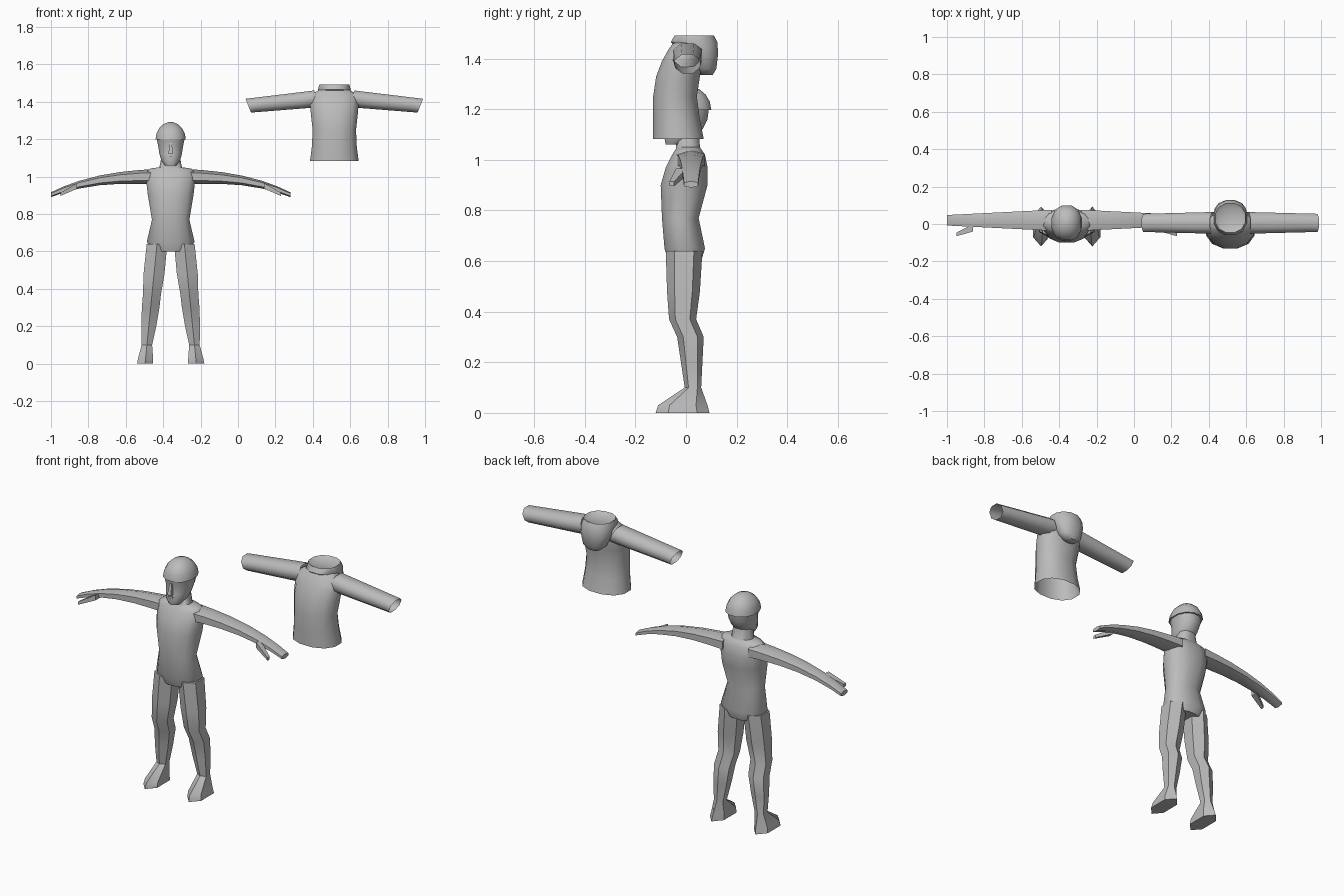
import bpy, bmesh, math
from mathutils import Vector

cube = bpy.data.objects.get("Cube")
if cube:
    bpy.data.objects.remove(cube)

GREY = (0.5, 0.5, 0.5, 1)
grey = bpy.data.materials.new("plain grey")
grey.use_nodes = True
grey.diffuse_color = GREY
grey.node_tree.nodes["Principled BSDF"].inputs["Base Color"].default_value = GREY

BODY_X, SHIRT_X = -0.36, 0.515


def signed_power(value, power):
    return math.copysign(abs(value) ** power, value)


def outline(sides, power):
    """Rounded polygon that touches all four sides of its unit box."""
    angles = [math.tau * (i + 0.5) / sides for i in range(sides)]
    points = [(signed_power(math.cos(a), power), signed_power(math.sin(a), power))
              for a in angles]
    wide = max(u for u, v in points)
    tall = max(v for u, v in points)
    return [(u / wide, v / tall) for u, v in points]


def loft(name, place, rings, sides=12, power=0.9, angle=50, caps=True):
    """Skin rings given as (position, centre u, half u, centre v, half v)."""
    shape = outline(sides, power)
    bm = bmesh.new()
    loops = [[bm.verts.new(place(at, cu + hu * u, cv + hv * v)) for u, v in shape]
             for at, cu, hu, cv, hv in rings]
    for lower, upper in zip(loops, loops[1:]):
        for i in range(sides):
            j = (i + 1) % sides
            bm.faces.new((lower[i], lower[j], upper[j], upper[i]))
    if caps:
        bm.faces.new(loops[0])
        bm.faces.new(loops[-1])
    bmesh.ops.recalc_face_normals(bm, faces=bm.faces)
    mesh = bpy.data.meshes.new(name)
    bm.to_mesh(mesh)
    bm.free()
    mesh.materials.append(grey)
    obj = bpy.data.objects.new(name, mesh)
    bpy.context.collection.objects.link(obj)
    bpy.ops.object.select_all(action="DESELECT")
    obj.select_set(True)
    bpy.context.view_layer.objects.active = obj
    bpy.ops.object.shade_smooth_by_angle(angle=math.radians(angle))


def column(name, middle, profile, side=1, drift=lambda z: 0, **style):
    """Upright loft from (height, half width, front, back) rows."""
    rings = [(z, drift(z), half, (front + back) / 2, (back - front) / 2)
             for z, half, front, back in profile]
    loft(name, lambda z, x, y: Vector((middle + side * x, y, z)), rings, **style)


def limb(name, middle, side, reach, section, lean=0, **style):
    """Sideways loft; section(distance) gives y, half depth, z, half height."""
    def place(out, y, z):
        return Vector((middle + side * (out + lean * (z - section(out)[2])), y, z))
    loft(name, place, [(out, *section(out)) for out in reach], **style)


def arm_section(out):
    # Thins steadily and droops towards the hand
    return 0.02, 0.06 - out / 20, 1 - 0.37 * out ** 3, 0.045 - out / 20


def thumb_section(out):
    return 0.18 - 0.4 * out, 0.08 - 0.12 * out, 1.2 - 0.5 * out, 0.05 - 0.07 * out


def sleeve_section(out):
    return 0.006, 0.06 - out / 40, 1.425 - out / 10, 0.046 - out / 50


def leg_drift(z):
    return 0.137 - z / 10


# Trunk with neck
column("torso", BODY_X, [
    (0.6, 0.09, -0.07, 0.06),
    (0.65, 0.128, -0.085, 0.075),
    (0.77, 0.1, -0.095, 0.05),
    (0.9, 0.122, -0.1, 0.085),
    (0.97, 0.13, -0.08, 0.085),
    (1.02, 0.135, -0.055, 0.075),
    (1.043, 0.11, -0.04, 0.06),
    (1.05, 0.06, -0.04, 0.055),
    (1.13, 0.045, -0.04, 0.05)])

# Head and facial features
column("head", BODY_X, [
    (1.06, 0.03, -0.08, -0.01),
    (1.085, 0.05, -0.085, 0.03),
    (1.12, 0.06, -0.08, 0.065),
    (1.16, 0.066, -0.076, 0.085),
    (1.2, 0.074, -0.085, 0.09)])
column("nose", BODY_X, [
    (1.12, 0.012, -0.1, -0.07),
    (1.18, 0.006, -0.085, -0.06)], sides=4)
column("mouth", BODY_X, [
    (1.1, 0.014, -0.09, -0.08),
    (1.11, 0.014, -0.09, -0.08)], sides=6)

# Domed cap
dome = [math.radians(tilt) for tilt in range(0, 90, 20)]
column("cap", BODY_X, [
    (1.197 + 0.095 * math.sin(t), 0.081 * math.cos(t),
     0.005 - 0.095 * math.cos(t), 0.005 + 0.095 * math.cos(t)) for t in dome])

for side, label in ((1, "left"), (-1, "right")):
    # Leg running down into the foot
    column(label + "_leg", BODY_X, [
        (0.64, 0.055, -0.08, 0.065),
        (0.48, 0.056, -0.075, 0.055),
        (0.37, 0.048, -0.067, 0.04),
        (0.3, 0.047, -0.035, 0.07),
        (0.2, 0.04, -0.02, 0.065),
        (0.1, 0.028, -0.005, 0.06),
        (0.03, 0.04, -0.11, 0.085),
        (0, 0.043, -0.12, 0.093)], side, leg_drift, sides=6, angle=40)
    # Arm and closed hand
    limb(label + "_arm", BODY_X, side, (0.08, 0.17, 0.27, 0.38, 0.49, 0.57, 0.64),
         arm_section, sides=6, angle=40)
    limb(label + "_thumb", BODY_X, side, (0.5, 0.55, 0.59), thumb_section, sides=4)
    # Open sleeve with a slanted cuff
    limb(label + "_sleeve", SHIRT_X, side, (0.09, 0.19, 0.31, 0.41, 0.46),
         sleeve_section, lean=0.4, sides=8, angle=60, caps=False)

# Shirt body, open at hem and collar
column("shirt_body", SHIRT_X, [
    (1.083, 0.13, -0.13, 0.07),
    (1.16, 0.12, -0.13, 0.055),
    (1.25, 0.116, -0.13, 0.043),
    (1.33, 0.125, -0.118, 0.055),
    (1.39, 0.13, -0.095, 0.063),
    (1.435, 0.13, -0.07, 0.06),
    (1.47, 0.07, -0.045, 0.05)], angle=60, caps=False)

# Folded hood with a dished top
column("hood", SHIRT_X, [
    (1.335, 0.035, 0.055, 0.105),
    (1.36, 0.065, 0.035, 0.12),
    (1.42, 0.084, -0.005, 0.127),
    (1.465, 0.088, -0.06, 0.124),
    (1.492, 0.08, -0.045, 0.11),
    (1.478, 0.06, -0.025, 0.085)])
